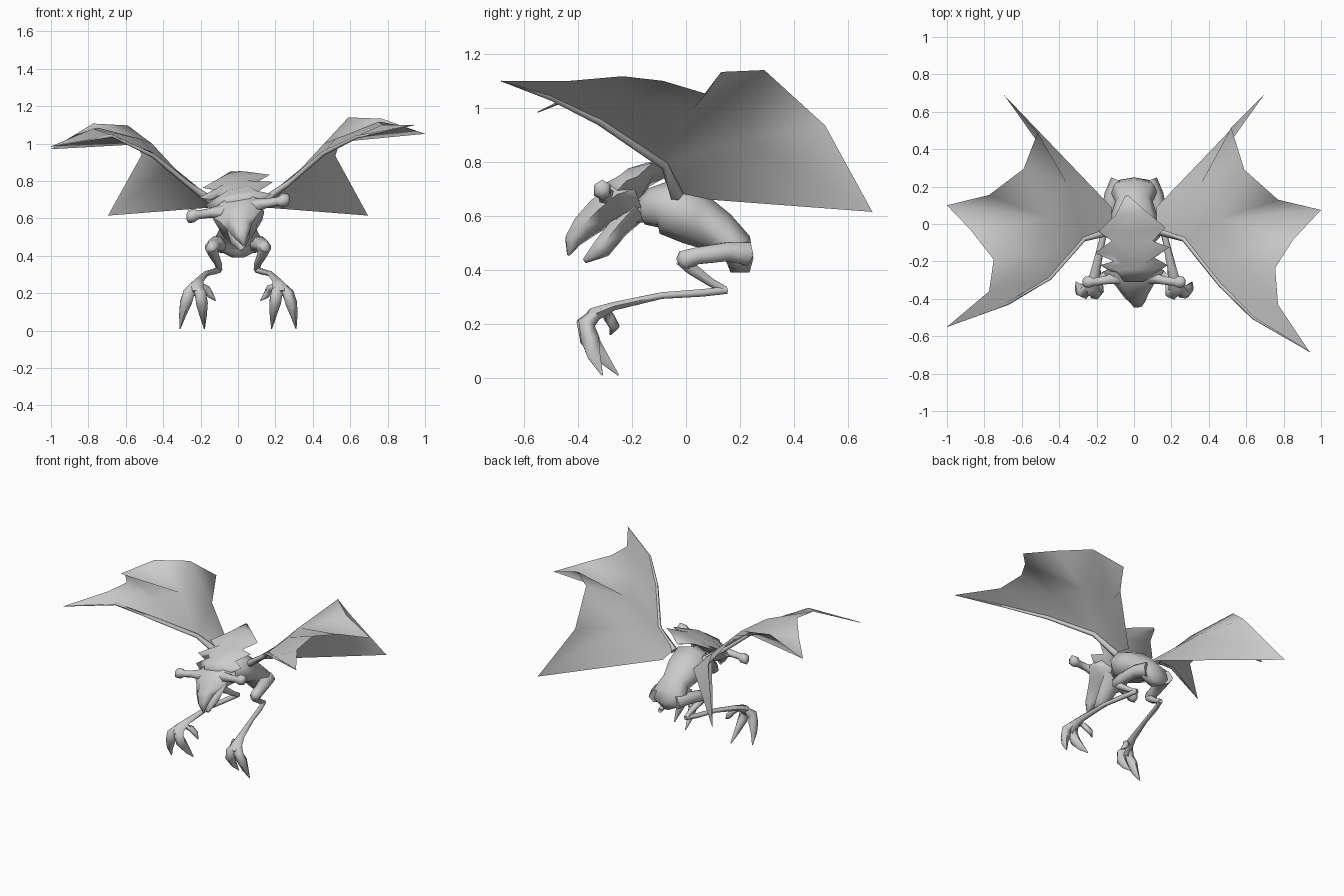
import bpy, bmesh, math
from mathutils import Vector


def finish(name, bm, angle=75):
    bmesh.ops.recalc_face_normals(bm, faces=bm.faces)
    me = bpy.data.meshes.new(name)
    bm.to_mesh(me)
    bm.free()
    ob = bpy.data.objects.new(name, me)
    bpy.context.collection.objects.link(ob)
    bpy.ops.object.select_all(action='DESELECT')
    ob.select_set(True)
    bpy.context.view_layer.objects.active = ob
    bpy.ops.object.shade_smooth_by_angle(angle=math.radians(angle))
    return ob


def tube(name, rings, sides=6, roll=0.0):
    """Loft of (x, y, z, half width, half height) rings along a path."""
    bm = bmesh.new()
    c = [Vector(r[:3]) for r in rings]
    loops = []
    for i, r in enumerate(rings):
        t = (c[min(i + 1, len(c) - 1)] - c[max(i - 1, 0)]).normalized()
        ref = Vector((1, 0, 0)) if abs(t.x) < 0.8 else Vector((0, 0, 1))
        side = (ref - t * ref.dot(t)).normalized()
        up = t.cross(side)
        loop = []
        for k in range(sides):
            a = 2 * math.pi * k / sides
            p = c[i] + side * math.cos(a) * r[3] + up * math.sin(a) * r[4]
            loop.append(bm.verts.new((p.x, p.y, p.z + roll * p.x)))
        loops.append(loop)
    for a, b in zip(loops, loops[1:]):
        for k in range(sides):
            j = (k + 1) % sides
            bm.faces.new((a[k], a[j], b[j], b[k]))
    bm.faces.new(loops[0])
    bm.faces.new(loops[-1])
    return finish(name, bm)


# Torso with the stubby hip end
tube("torso", [(0, -.17, .61, .05, .045), (0, -.12, .63, .09, .075), (0, -.07, .635, .14, .105),
               (0, .03, .59, .13, .10), (0, .12, .54, .10, .08), (0, .185, .485, .13, .065),
               (0, .20, .435, .12, .05), (0, .20, .39, .03, .035)], 8)
tube("neck", [(0, -.06, .61, .06, .06), (0, -.15, .61, .05, .04), (0, -.25, .63, .08, .07)])

# Head: crest plates with saw-tooth widths running down into a hooked beak, tilted sideways
TILT = .17
tube("crest", [(-.04, .15, .85, .01, .008), (-.02, .06, .835, .08, .015), (-.01, -.03, .80, .18, .02),
               (-.01, -.09, .775, .11, .03), (-.01, -.14, .755, .20, .03), (0, -.19, .72, .11, .06),
               (0, -.22, .70, .18, .05), (0, -.27, .66, .10, .07)], 6, TILT)
tube("upper_beak", [(0, -.19, .68, .11, .07), (0, -.26, .65, .16, .07), (.005, -.33, .60, .10, .058),
                    (.01, -.385, .55, .065, .048), (.02, -.42, .505, .04, .033),
                    (.03, -.435, .45, .006, .006)], 6, TILT)
tube("lower_jaw", [(0, -.19, .62, .08, .05), (.005, -.25, .555, .065, .04),
                   (.01, -.31, .48, .05, .04), (.02, -.375, .43, .012, .01)], 6, TILT)
for s, n in ((1, "right"), (-1, "left")):
    tube(n + "_eye_stalk", [(s * .06, -.28, .65, .045, .045), (s * .15, -.30, .655, .026, .026),
                            (s * .215, -.31, .655, .024, .024), (s * .235, -.31, .655, .038, .036),
                            (s * .265, -.31, .655, .034, .032), (s * .275, -.31, .655, .015, .015)], 6, TILT)

# Legs and claws
for s, n in ((1, "right"), (-1, "left")):
    tube(n + "_thigh", [(s * .07, .22, .46, .06, .05), (s * .11, .15, .467, .05, .04),
                        (s * .135, .04, .452, .042, .036), (s * .14, -.01, .435, .036, .042),
                        (s * .14, -.028, .425, .015, .02)])
    tube(n + "_shin", [(s * .14, -.015, .44, .03, .03), (s * .13, .02, .405, .028, .026),
                       (s * .105, .09, .355, .02, .018), (s * .10, .145, .325, .016, .016)])
    tube(n + "_foot_bone", [(s * .10, .15, .325, .016, .016), (s * .13, .06, .315, .018, .016),
                            (s * .17, -.09, .305, .017, .014), (s * .21, -.27, .265, .026, .018),
                            (s * .225, -.34, .235, .042, .03), (s * .23, -.37, .20, .035, .025)])
    for m, kx, ky, tx, ty in (("outer", .265, -.37, .31, -.31), ("inner", .205, -.375, .18, -.25)):
        tube(f"{n}_{m}_claw", [(s * .23, -.32, .25, .02, .02), (s * kx, ky, .20, .034, .033),
                               (s * (kx * .6 + tx * .4), ky + .015, .145, .034, .036),
                               (s * (kx * .25 + tx * .75), (ky + ty) / 2, .08, .02, .025),
                               (s * tx, ty, .01, .003, .003)], 5)
    tube(n + "_thumb_claw", [(s * .22, -.31, .25, .018, .018), (s * .17, -.285, .225, .022, .022),
                             (s * .15, -.265, .19, .02, .02), (s * .12, -.28, .16, .003, .003)], 5)

# Wings: leading edge, scalloped outer rim, root and inner ribs
WING = {
    'L0': (.12, -.05, .69), 'L1': (.27, -.09, .795), 'L2': (.46, -.33, .955), 'L3': (.635, -.505, 1.04),
    'L4': (.94, -.685, 1.10), 'O1': (.77, -.43, 1.10), 'O2': (.755, -.235, 1.117),
    'O3': (.85, -.085, 1.10), 'O4': (1.0, .075, 1.052), 'O5': (.77, .13, 1.133),
    'O6': (.59, .29, 1.14), 'O7': (.52, .515, .935), 'O8': (.695, .69, .615),
    'R': (.12, .09, .66), 'A': (.52, -.17, 1.025), 'B': (.46, .03, 1.0), 'C': (.36, .22, .885),
}
LEFT = {  # the left wing is caught a little lower and further back
    'L2': (.455, -.30, .945), 'L3': (.675, -.43, 1.045), 'L4': (1.0, -.55, .985),
    'O1': (.775, -.36, 1.08), 'O2': (.75, -.19, 1.085), 'O3': (.875, -.03, 1.045),
    'O4': (1.0, .10, .97), 'O5': (.775, .155, 1.107), 'O6': (.59, .295, 1.097),
    'O7': (.515, .49, .94),
}
PANELS = ("L3 L4 O1", "L2 L3 O1 A", "A O1 O2", "A O2 O3 B", "B O3 O4", "B O4 O5", "B O5 O6 C",
          "C O6 O7", "C O7 O8", "R C O8", "L1 L2 A", "L1 A B", "L1 B C", "L0 L1 C R")
for s, n, pts in ((1, "right", WING), (-1, "left", {**WING, **LEFT})):
    bm = bmesh.new()
    v = {k: bm.verts.new((s * p[0], p[1], p[2])) for k, p in pts.items()}
    for panel in PANELS:
        bm.faces.new([v[k] for k in panel.split()])
    finish(n + "_wing_membrane", bm, 180)
    # Tapered arm bone under the leading edge
    radii = {'L0': .026, 'L1': .016, 'L2': .013, 'L3': .009, 'L4': .002}
    tube(n + "_wing_arm", [(s * pts[k][0], pts[k][1] + r * .6, pts[k][2] - r * .5, r, r)
                           for k, r in radii.items()], 5)
